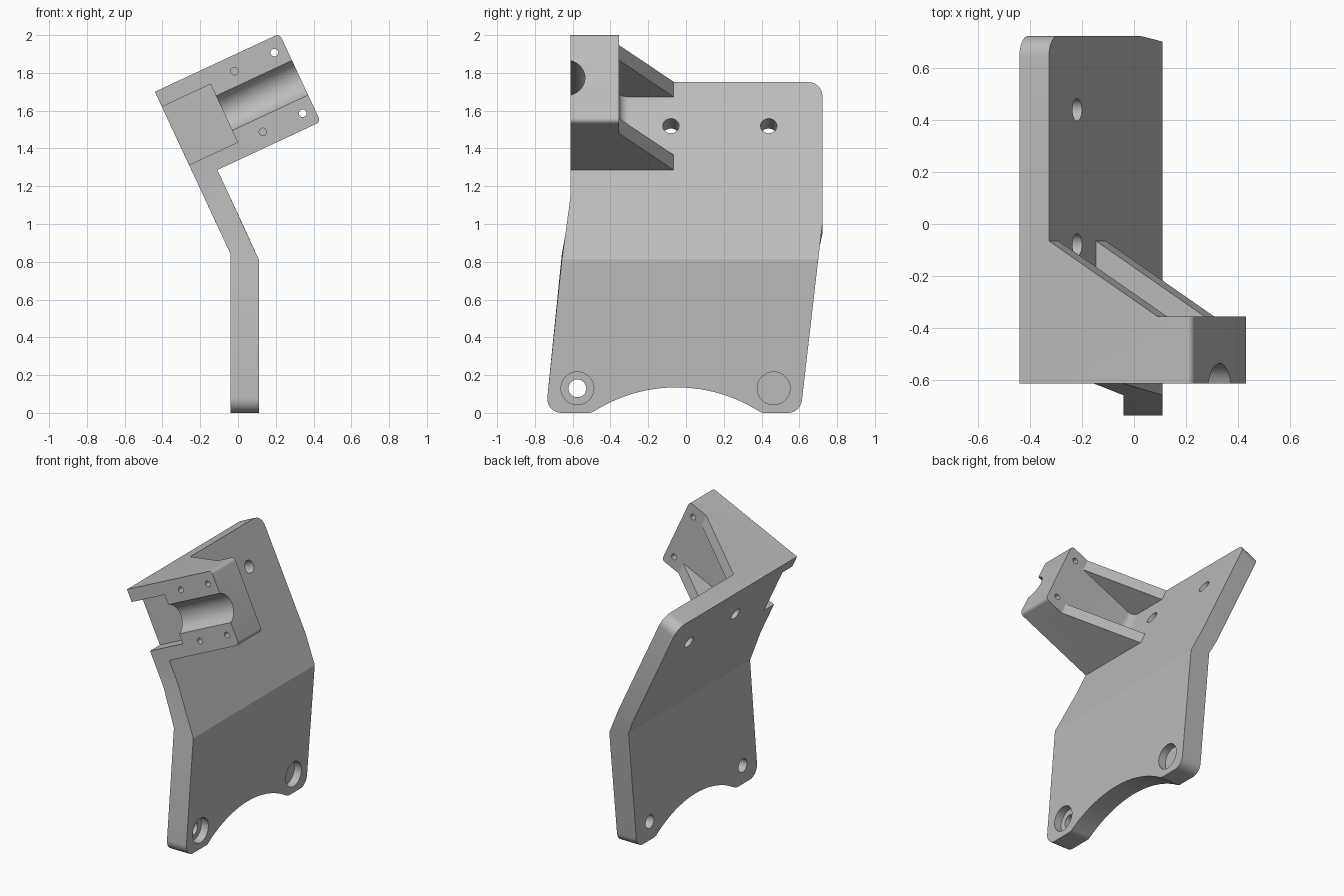
import bpy, bmesh, math
from mathutils import Matrix, Vector

cube = bpy.data.objects.get("Cube")
if cube:
    bpy.data.objects.remove(cube, do_unlink=True)

# Tilted frame of the upper plate: x = outward, y = along the plate, z = up the plate
TILT = Matrix.Translation((-0.44, 0, 1.70)) @ Matrix.Rotation(math.radians(-25), 4, 'Y')
UNTILT = TILT.inverted()
THICK, FRONT, BACK, DROP, REACH, WALL = 0.125, -0.612, -0.355, -0.515, 0.728, 0.088

grey = bpy.data.materials.new("plain grey")
grey.use_nodes = True
grey.diffuse_color = (0.5, 0.5, 0.5, 1)
grey.node_tree.nodes["Principled BSDF"].inputs["Base Color"].default_value = (0.5, 0.5, 0.5, 1)


def rounded(corners, steps=8):
    """Outline from (a, b, radius) corners, with arcs where radius > 0."""
    out = []
    for i, (a, b, r) in enumerate(corners):
        p = Vector((a, b))
        if r == 0:
            out.append(p)
            continue
        d1 = (Vector(corners[i - 1][:2]) - p).normalized()
        d2 = (Vector(corners[(i + 1) % len(corners)][:2]) - p).normalized()
        half = d1.angle(d2) / 2
        centre = p + (d1 + d2).normalized() * r / math.sin(half)
        s = p + d1 * r / math.tan(half) - centre
        e = p + d2 * r / math.tan(half) - centre
        turn = s.angle(e)
        for k in range(steps + 1):
            t = k / steps
            out.append(centre + (s * math.sin((1 - t) * turn) + e * math.sin(t * turn)) / math.sin(turn))
    return out


def prism(name, outline, axis, lo, hi):
    """Extrude a 2D outline along the given axis from lo to hi."""
    bm = bmesh.new()
    place = {'x': lambda a, b: (lo, a, b), 'y': lambda a, b: (a, lo, b), 'z': lambda a, b: (a, b, lo)}[axis]
    face = bm.faces.new([bm.verts.new(place(*p)) for p in outline])
    ext = bmesh.ops.extrude_face_region(bm, geom=[face])["geom"]
    shift = Vector([(hi - lo) * (c == axis) for c in "xyz"])
    bmesh.ops.translate(bm, vec=shift, verts=[g for g in ext if isinstance(g, bmesh.types.BMVert)])
    bmesh.ops.recalc_face_normals(bm, faces=bm.faces)
    return finish(name, bm)


def finish(name, bm):
    me = bpy.data.meshes.new(name)
    bm.to_mesh(me)
    bm.free()
    me.materials.append(grey)
    ob = bpy.data.objects.new(name, me)
    bpy.context.collection.objects.link(ob)
    return ob


def box(name, x, y, z):
    return prism(name, [(x[0], y[0]), (x[1], y[0]), (x[1], y[1]), (x[0], y[1])], 'z', *z)


def rod(name, axis, a, b, r, lo, hi, n=32):
    ring = [(a + r * math.cos(2 * math.pi * k / n), b + r * math.sin(2 * math.pi * k / n)) for k in range(n)]
    return prism(name, ring, axis, lo, hi)


def combine(target, parts, operation):
    """Apply booleans and drop the helper solids."""
    for part in parts:
        mod = target.modifiers.new("bool", 'BOOLEAN')
        mod.operation, mod.solver, mod.object = operation, 'EXACT', part
        part.hide_render = True
    bpy.context.view_layer.update()
    mesh = bpy.data.meshes.new_from_object(target.evaluated_get(bpy.context.evaluated_depsgraph_get()))
    target.modifiers.clear()
    target.data = mesh
    for part in parts:
        bpy.data.objects.remove(part, do_unlink=True)


# Plate: flat outline with an arched foot, then folded at the bend
BEND, TOP = 0.9, 2.0
arch_r, arch_half = 0.8175, math.radians(33.4)
arch = []
for k in range(25):
    ang = -arch_half + 2 * arch_half * k / 24
    arch.append((-0.05 + arch_r * math.sin(ang), 0.135 - arch_r + arch_r * math.cos(ang), 0))
arch[0] = (arch[0][0], 0, 0.06)
arch[-1] = (arch[-1][0], 0, 0.06)
outline = [(-0.742, 0, 0.075)] + arch + [
    (0.607, 0, 0.075), (0.70, BEND, 0), (0.722, TOP - 0.83, 0), (0.722, TOP, 0.08),
    (FRONT, TOP, 0), (FRONT, TOP - 0.675, 0), (-0.657, BEND, 0)]
bracket = prism("bent_mounting_bracket", rounded(outline), 'x', 0, 1)
bm = bmesh.new()
bm.from_mesh(bracket.data)
bmesh.ops.bisect_plane(bm, geom=bm.verts[:] + bm.edges[:] + bm.faces[:], dist=1e-4,
                       plane_co=(0, 0, BEND), plane_no=(0, 0, 1))
for v in bm.verts:
    t, y, s = v.co
    if s > BEND + 0.01:
        v.co = (THICK * t, y, s - TOP)
    else:
        z = 0.844 - 0.032 * t if s > BEND - 0.01 else s
        v.co = UNTILT @ Vector((-0.041 + 0.151 * t, y, z))
bmesh.ops.recalc_face_normals(bm, faces=bm.faces)
bm.to_mesh(bracket.data)
bm.free()

# Clamp block, two sloping ribs and the fillet between them
block = rounded([(0.05, DROP, 0), (REACH, DROP, 0.025), (REACH, 0, 0.025), (0.05, 0, 0)])
rib = [(0.05, -0.4), (0.585, -0.4), (0.585, BACK), (THICK, -0.065), (0.05, -0.065)]
r = 0.05
fillet = [(0.05, -0.4), (THICK + r, -0.4)] + [
    (THICK + r - r * math.sin(a), BACK + r - r * math.cos(a))
    for a in (math.pi / 2 * k / 8 for k in range(9))] + [(0.05, BACK + r)]
combine(bracket, [
    prism("clamp_block", block, 'y', FRONT, BACK),
    prism("upper_rib", rib, 'z', -WALL, 0),
    prism("lower_rib", rib, 'z', DROP, DROP + WALL),
    prism("rib_fillet", fillet, 'z', DROP + 0.04, -0.04)], 'UNION')

# Front notch, shaft groove and all screw holes
mid = DROP / 2
cutters = [
    box("notch", (-0.1, 0.284), (FRONT - 0.1, FRONT + 0.11), (DROP + WALL, -WALL)),
    rod("groove", 'x', -0.64, mid, 0.105, 0.2, 0.9, 48)]
for v in (-0.079, DROP + 0.081):
    cutters.append(rod("through_hole", 'y', 0.661, v, 0.02, -0.8, -0.2, 20))
    cutters.append(rod("blind_hole", 'y', 0.428, v, 0.02, -0.8, -0.42, 20))
for y in (-0.08, 0.438):
    cutters.append(rod("plate_hole", 'x', y, mid, 0.043, -0.1, 0.24))
for y in (-0.575, 0.464):
    for name, radius, start in (("foot_hole", 0.047, -0.2), ("counterbore", 0.087, 0.055)):
        hole = rod(name, 'x', y, 0.13, radius, start, 0.3)
        hole.data.transform(UNTILT)
        cutters.append(hole)
combine(bracket, cutters, 'DIFFERENCE')

# Stand the bracket upright and shade it
bracket.data.transform(TILT)
bpy.ops.object.select_all(action='DESELECT')
bracket.select_set(True)
bpy.context.view_layer.objects.active = bracket
bpy.ops.object.shade_smooth_by_angle(angle=math.radians(20))
